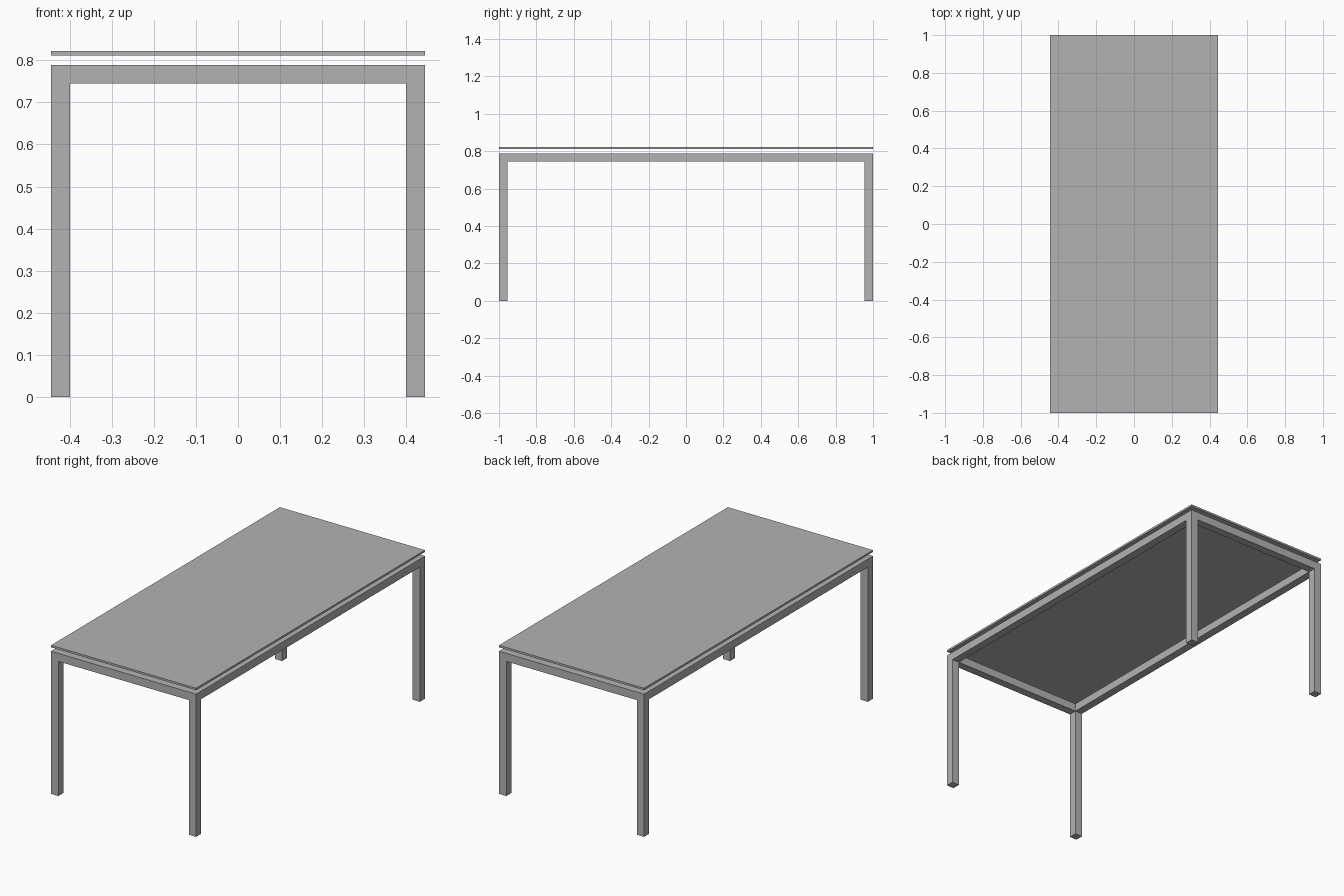
import bpy
import bmesh
from mathutils import Matrix, Vector

cube = bpy.data.objects.get("Cube")
if cube:
    bpy.data.objects.remove(cube, do_unlink=True)

# Overall sizes
HALF_X, HALF_Y = 0.444, 1.0
BAR = 0.0445                 # square section of legs and rails
FRAME_TOP = 0.789
TOP_LOW, TOP_HIGH = 0.811, 0.822

# Single grey finish
grey = bpy.data.materials.new("grey")
colour = (0.45, 0.45, 0.45, 1.0)
grey.diffuse_color = colour
grey.use_nodes = True
grey.node_tree.nodes["Principled BSDF"].inputs["Base Color"].default_value = colour


def box(name, low, high):
    """Flat-shaded box between two opposite corners."""
    low, high = Vector(low), Vector(high)
    mesh = bpy.data.meshes.new(name)
    bm = bmesh.new()
    bmesh.ops.create_cube(bm, size=1.0, matrix=Matrix.Diagonal((*(high - low), 1.0)))
    bm.to_mesh(mesh)
    bm.free()
    mesh.materials.append(grey)
    obj = bpy.data.objects.new(name, mesh)
    obj.location = (low + high) / 2
    bpy.context.collection.objects.link(obj)
    return obj


# Thin top, floating just above the frame
box("tabletop", (-HALF_X, -HALF_Y, TOP_LOW), (HALF_X, HALF_Y, TOP_HIGH))

in_x, in_y = HALF_X - BAR, HALF_Y - BAR
mid_x, mid_y = HALF_X - BAR / 2, HALF_Y - BAR / 2
rail_low = FRAME_TOP - BAR
h = BAR / 2

# Four square corner legs, flush with the outside of the frame
for sy, end in ((-1, "front"), (1, "back")):
    for sx, side in ((-1, "right"), (1, "left")):
        x, y = sx * mid_x, sy * mid_y
        box(f"{end}_{side}_leg", (x - h, y - h, 0), (x + h, y + h, FRAME_TOP))

# Short rails between the legs at each end
for sy, end in ((-1, "front"), (1, "back")):
    y = sy * mid_y
    box(f"{end}_rail", (-in_x, y - h, rail_low), (in_x, y + h, FRAME_TOP))

# Long rails between the legs along each side
for sx, side in ((-1, "right"), (1, "left")):
    x = sx * mid_x
    box(f"{side}_rail", (x - h, -in_y, rail_low), (x + h, in_y, FRAME_TOP))
